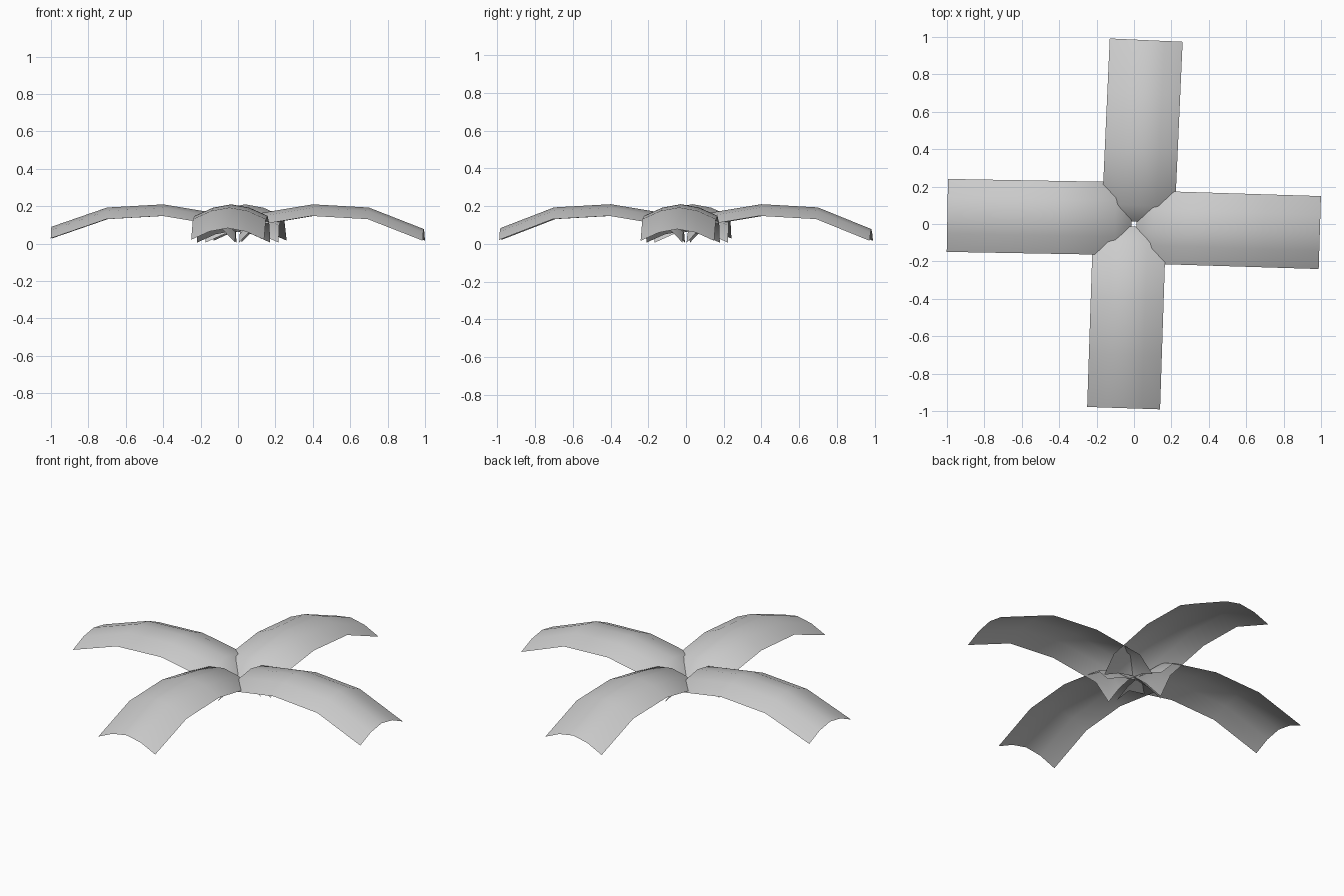
import bpy, bmesh, math
from mathutils import Matrix

cube = bpy.data.objects.get("Cube")
if cube:
    bpy.data.objects.remove(cube, do_unlink=True)

mat = bpy.data.materials.new("light_grey")
mat.use_nodes = True
grey = (0.6, 0.6, 0.6, 1)
mat.diffuse_color = grey
mat.node_tree.nodes["Principled BSDF"].inputs["Base Color"].default_value = grey

# Ridge line from the hub to the tip (distance, height), and the arched section
RIDGE = [(0.012, 0.068), (0.1, 0.16), (0.4, 0.21), (0.7, 0.193), (1.0, 0.083)]
SECTION = [(-0.195, -0.062), (-0.0975, -0.018), (0, 0), (0.0975, -0.018), (0.195, -0.062)]


def make_leaf(name, heading, shift, swing, length, tip_lift):
    """Arched thin sheet running outward, shifted sideways and swung clockwise."""
    bm = bmesh.new()
    rows = []
    for r, z in RIDGE:
        if r == 1.0:
            r, z = length, z + tip_lift
        rows.append([bm.verts.new((r, s, z + dz)) for s, dz in SECTION])
    for a, b in zip(rows, rows[1:]):
        for i in range(len(SECTION) - 1):
            bm.faces.new((a[i], b[i], b[i + 1], a[i + 1]))
    place = (Matrix.Rotation(math.radians(heading), 4, 'Z')
             @ Matrix.Translation((0, -shift, 0))
             @ Matrix.Rotation(-math.atan(swing), 4, 'Z'))
    bm.transform(place)
    bm.normal_update()
    for f in bm.faces:
        f.smooth = True
    mesh = bpy.data.meshes.new(name)
    bm.to_mesh(mesh)
    bm.free()
    mesh.materials.append(mat)
    obj = bpy.data.objects.new(name, mesh)
    bpy.context.collection.objects.link(obj)


# Four leaves around the hub
make_leaf("left_leaf", 0, 0.015, 0.031, 0.994, -0.005)
make_leaf("back_leaf", 90, 0.021, 0.045, 0.984, -0.005)
make_leaf("right_leaf", 180, 0.028, 0.018, 0.998, 0.007)
make_leaf("front_leaf", 270, 0.023, 0.033, 0.985, 0.0)
